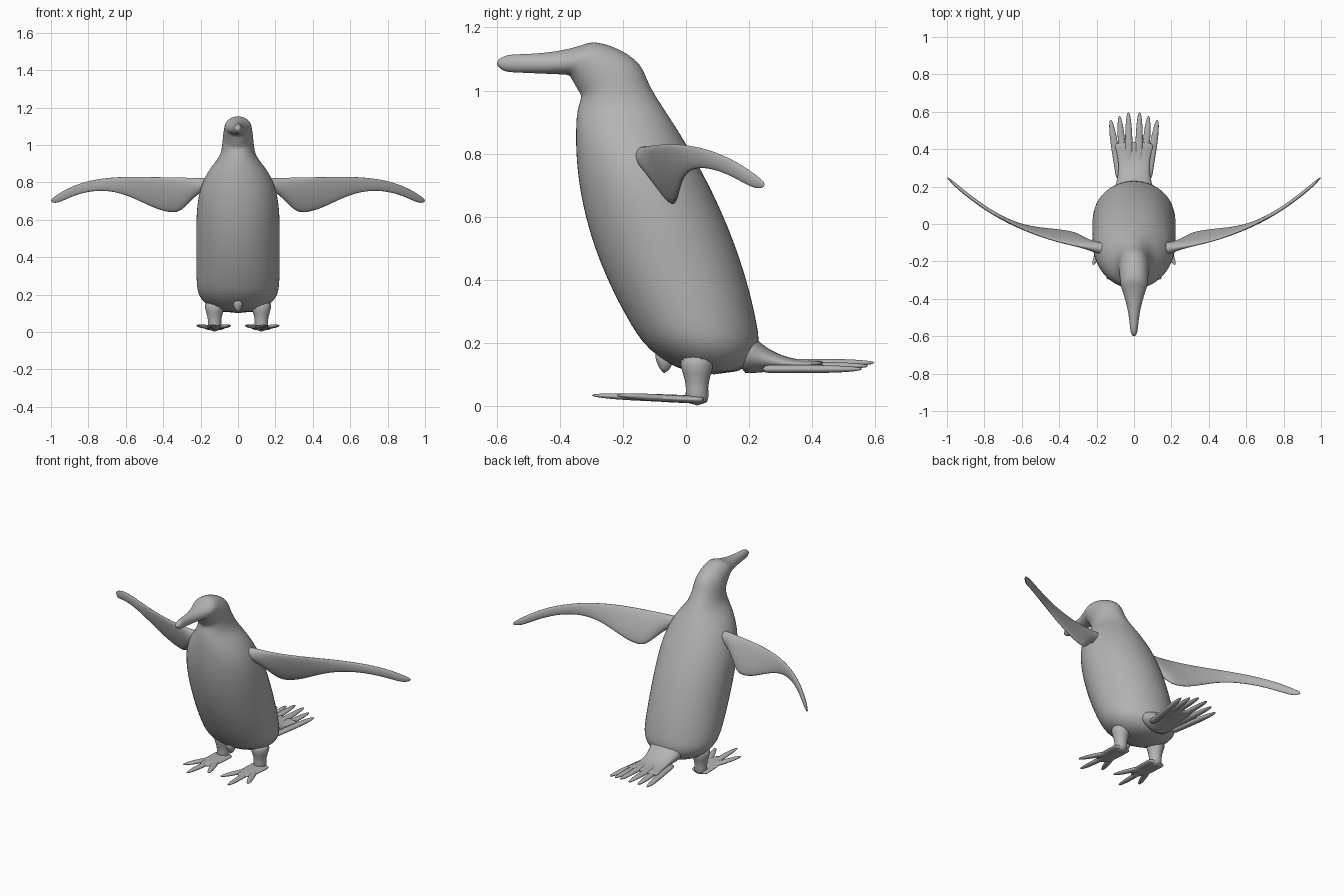
import bpy, bmesh, math
from mathutils import Vector

old = bpy.data.objects.get("Cube")
if old:
    bpy.data.objects.remove(old, do_unlink=True)

shade = (0.45, 0.45, 0.45, 1)
grey = bpy.data.materials.new("plain grey")
grey.use_nodes = True
grey.diffuse_color = shade
grey.node_tree.nodes["Principled BSDF"].inputs["Base Color"].default_value = shade


def steps(count):
    """Even fractions from zero to one."""
    return [i / count for i in range(count + 1)]


def mix(start, end, amount):
    return start + (end - start) * amount


def loft(name, rings, sides=16, side=1):
    """Skin elliptical rings, each given as two opposite points and a half width."""
    rings = [(Vector(p), Vector(q), width) for p, q, width in rings]
    middles = [(p + q) / 2 for p, q, width in rings]
    last = len(rings) - 1
    bm = bmesh.new()
    loops = []
    for i, (p, q, width) in enumerate(rings):
        along = middles[min(i + 1, last)] - middles[max(i - 1, 0)]
        across = (p - q) / 2
        sideways = across.cross(along).normalized() * width
        loop = []
        for k in range(sides):
            turn = math.tau * k / sides
            point = middles[i] + across * math.cos(turn) + sideways * math.sin(turn)
            loop.append(bm.verts.new((point.x * side, point.y, point.z)))
        loops.append(loop)
    for low, high in zip(loops, loops[1:]):
        for k in range(sides):
            n = (k + 1) % sides
            bm.faces.new((low[k], low[n], high[n], high[k]))
    bm.faces.new(loops[0])
    bm.faces.new(loops[-1])
    bmesh.ops.recalc_face_normals(bm, faces=bm.faces)
    for face in bm.faces:
        face.smooth = True
    mesh = bpy.data.meshes.new(name)
    bm.to_mesh(mesh)
    bm.free()
    mesh.materials.append(grey)
    obj = bpy.data.objects.new(name, mesh)
    bpy.context.collection.objects.link(obj)
    rounding = obj.modifiers.new("rounding", "SUBSURF")
    rounding.levels = rounding.render_levels = 1


def blade(name, start, end, width, thick, side=1):
    """Flat strip with a rounded tip, used for toes and feathers."""
    start, end, up = Vector(start), Vector(end), Vector((0, 0, thick))
    rings = []
    for s in steps(8):
        middle = start.lerp(end, s)
        taper = 1 - 0.7 * s ** 6
        rings.append((middle + up * taper, middle - up * taper, width * taper))
    loft(name, rings, 8, side)


def torso_ring(z):
    """Level ring; the back and belly lines are both parabolas."""
    back = 0.25 - 0.36 * z ** 2
    front = 0.5 * (0.85 - z) ** 2 - 0.35
    width = 0.225 * (1 - abs((z - 0.45) / 0.56) ** 4)
    closing = 1 - 0.5 * max(0, 2 - 10 * z) ** 2
    middle, half = (back + front) / 2, (back - front) / 2 * closing
    return (0, middle + half, z), (0, middle - half, z), width * closing


def head_ring(s):
    """Ring swinging over the skull from the nape to the brow."""
    turn = s * math.pi / 2
    radius = 0.135 + 0.045 * math.cos(turn) ** 4
    crown = (0, radius * math.cos(turn) - 0.3, 1.02 + radius * math.sin(turn))
    throat = (0, mix(-0.33, -0.37, s), mix(0.98, 1.05, s))
    return crown, throat, mix(0.085, 0.07, s)


def beak_ring(s):
    """Upright ring from the brow to the beak tip."""
    narrow = (1 - s) ** 2
    tip = s ** 20 / 50
    top = (0, mix(-0.3, -0.6, s), 1.115 + 0.04 * (1 - s) ** 3 - tip)
    bottom = (0, mix(-0.37, -0.6, s), mix(1.05, 1.06, s) + tip)
    return top, bottom, 0.02 + 0.05 * narrow - tip / 2


def wing_ring(x):
    """Upright section of the wing, broad near the shoulder and swept back."""
    spread = 0.11 if x < 0.34 else 0.25
    tip = 1 - 0.7 * x ** 40
    bulge = 0.14 * math.exp(-((x - 0.34) / spread) ** 2)
    lead_y = 0.39 * x ** 2.4 - 0.14
    lead_z = 0.82 + 0.03 * x - 0.14 * x ** 6
    lead = (x, lead_y, lead_z)
    trail = (x, lead_y + bulge / 2, lead_z - (0.055 + bulge) * tip)
    return lead, trail, (0.01 + 0.05 * (1 - x) ** 4) * tip


def tail_ring(s):
    """Section of the tail root, sloping from the rump to the feathers."""
    y = mix(0.17, 0.44, s)
    top = 0.145 + 0.13 * (1 - s) ** 3
    return (0, y, top), (0, y, mix(0.1, 0.125, s)), 0.085 + 0.03 * (2 * s - 1) ** 2


# Torso, head and beak in one skin
skin = [torso_ring(mix(0.1, 0.94, s)) for s in steps(16)]
skin += [head_ring(s) for s in steps(6)]
skin += [beak_ring(s) for s in steps(12)[1:]]
loft("body_and_head", skin, 28)

# Tuft under the belly and the root of the tail
loft("belly_tuft", [((0, -0.02, 0.16), (0, -0.12, 0.2), 0.05),
                    ((0, -0.06, 0.1), (0, -0.08, 0.1), 0.01)], 8)
loft("tail_root", [tail_ring(s) for s in steps(8)])

for label, side in (("left", 1), ("right", -1)):
    # Wing held out to the side
    loft(label + "_wing", [wing_ring(mix(0.15, 1, s)) for s in steps(34)], 12, side)

    # Short leg: height and radius of each ring
    leg_x, leg_y = 0.125, 0.035
    leg = [((leg_x, leg_y + radius, z), (leg_x, leg_y - radius, z), radius)
           for z, radius in ((0.17, 0.07), (0.1, 0.045), (0.06, 0.033), (0, 0.045))]
    loft(label + "_leg", leg, 12, side)

    # Webbed sole with three splayed toes
    blade(label + "_sole", (leg_x, 0.06, 0.02), (leg_x, -0.16, 0.03), 0.06, 0.014, side)
    for toe, x, y in (("outer", 0.22, -0.22), ("middle", 0.14, -0.3), ("inner", 0.04, -0.23)):
        blade(f"{label}_{toe}_toe", (leg_x, 0, 0.022), (x, y, 0.035), 0.02, 0.012, side)

    # Tail feathers fan out and droop towards the outside
    for n, feather in enumerate(("inner", "middle", "outer")):
        height = 0.138 - 0.01 * n
        blade(f"{label}_{feather}_tail_feather", (0.025 * (n + 1), 0.24, height),
              (0.03 + 0.048 * n, 0.6 - 0.02 * n, height), 0.022, 0.014, side)
